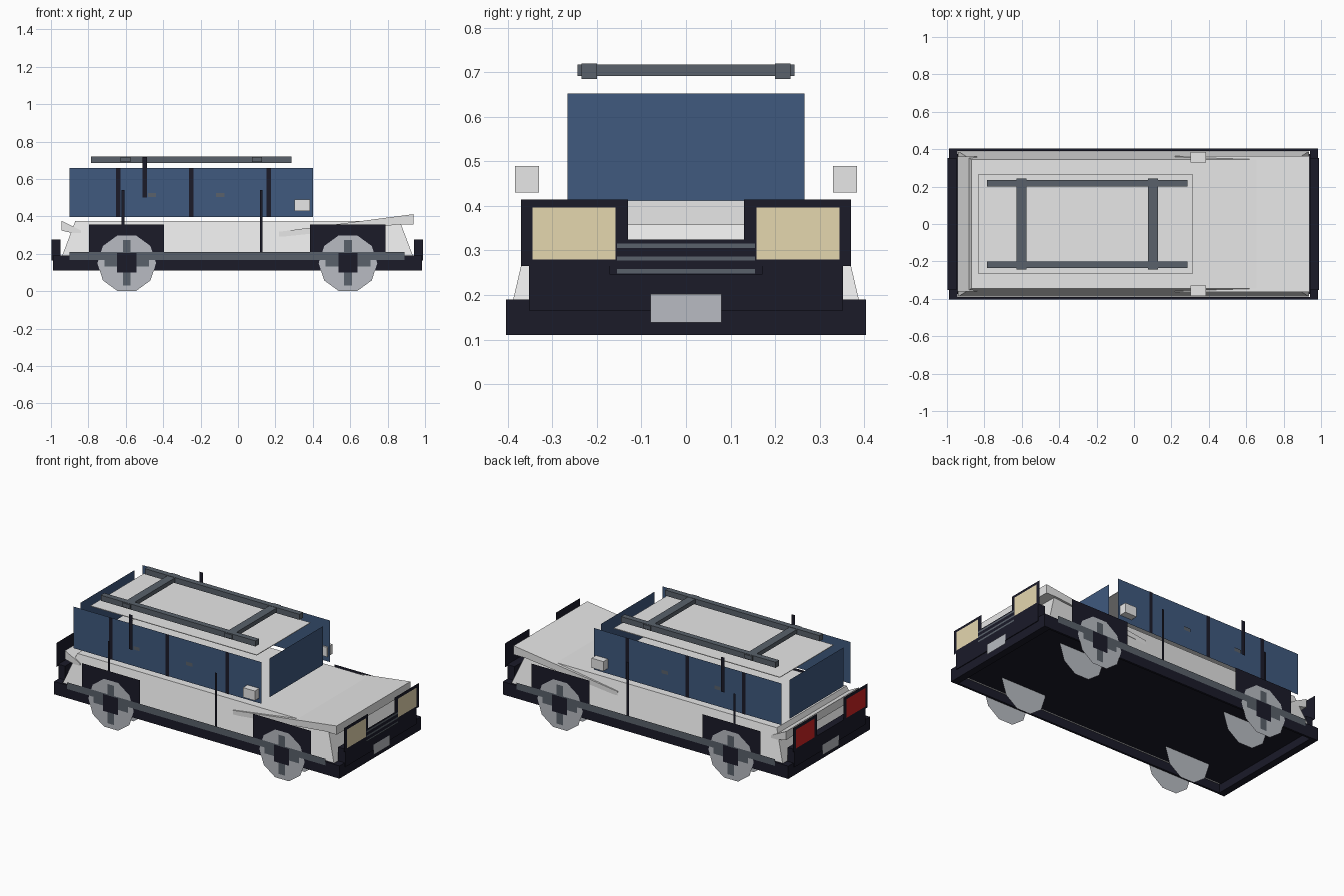
import bpy, bmesh

cube = bpy.data.objects.get("Cube")
if cube:
    bpy.data.objects.remove(cube, do_unlink=True)


def material(name, r, g, b):
    m = bpy.data.materials.new(name)
    m.use_nodes = True
    m.diffuse_color = (r, g, b, 1)
    m.node_tree.nodes["Principled BSDF"].inputs["Base Color"].default_value = (r, g, b, 1)
    return m


WHITE = material("body_white", .81, .81, .81)
BLUE = material("window_blue", .05, .10, .21)
BLACK = material("trim_black", .0105, .0105, .022)
GREY = material("rack_grey", .10, .12, .145)
SILVER = material("wheel_silver", .48, .50, .54)
CREAM = material("headlight_cream", .78, .68, .43)
RED = material("taillight_red", .62, .016, .016)


def finish(name, bm, mat):
    mesh = bpy.data.meshes.new(name)
    bm.to_mesh(mesh)
    bm.free()
    mesh.materials.append(mat)
    ob = bpy.data.objects.new(name, mesh)
    bpy.context.collection.objects.link(ob)
    return ob


def solid(name, bm, mat):
    bmesh.ops.recalc_face_normals(bm, faces=bm.faces)
    return finish(name, bm, mat)


def sheet(name, mat, points):
    """Single flat face facing away from the middle of the car."""
    bm = bmesh.new()
    face = bm.faces.new([bm.verts.new(p) for p in points])
    face.normal_update()
    if face.normal.dot(face.calc_center_median()) < 0:
        face.normal_flip()
    return finish(name, bm, mat)


def box(name, mat, xs, ys, zs):
    """Box from its extents along each axis."""
    bm = bmesh.new()
    bmesh.ops.create_cube(bm, size=1)
    for v in bm.verts:
        for i, (lo, hi) in enumerate((xs, ys, zs)):
            v.co[i] = hi if v.co[i] > 0 else lo
    return solid(name, bm, mat)


def pair(name, mat, xs, ys, zs):
    """The same box on both sides of the car."""
    box(name + "_left", mat, xs, ys, zs)
    box(name + "_right", mat, xs, (-ys[1], -ys[0]), zs)


def side_sheet(name, mat, xs, y, zs):
    """The same upright panel on both sides of the car."""
    (a, b), (c, d) = xs, zs
    for side, w in (("left", y), ("right", -y)):
        sheet(f"{name}_{side}", mat, [(a, w, c), (b, w, c), (b, w, d), (a, w, d)])


def end_sheet(name, mat, x, ys, zs):
    (a, b), (c, d) = ys, zs
    sheet(name, mat, [(x, a, c), (x, b, c), (x, b, d), (x, a, d)])


def stacked(name, mat, rings):
    """Closed solid through rectangular rings (x0, x1, half_y, z)."""
    bm = bmesh.new()
    loops = [[bm.verts.new(p) for p in ((a, -h, z), (b, -h, z), (b, h, z), (a, h, z))]
             for a, b, h, z in rings]
    bm.faces.new(loops[0])
    bm.faces.new(loops[-1])
    for low, high in zip(loops, loops[1:]):
        for i in range(4):
            j = (i + 1) % 4
            bm.faces.new((low[i], low[j], high[j], high[i]))
    return solid(name, bm, mat)


def extruded(name, mat, profile, half):
    """Side profile (x, z) carried across the width."""
    bm = bmesh.new()
    face = bm.faces.new([bm.verts.new((x, -half, z)) for x, z in profile])
    new = bmesh.ops.extrude_face_region(bm, geom=[face])["geom"]
    for v in new:
        if isinstance(v, bmesh.types.BMVert):
            v.co.y = half
    return solid(name, bm, mat)


def disc(name, mat, x, y, z, radius):
    """Ten-sided flat disc facing sideways and resting on a flat edge."""
    bm = bmesh.new()
    bmesh.ops.create_circle(bm, segments=10, radius=radius)
    points = [(x + v.co.y, y, z + v.co.x) for v in bm.verts]
    bm.free()
    return sheet(name, mat, points)


# Lower body, roof, hood and tail deck
stacked("lower_body", WHITE, [(-.94, .935, .388, .162), (-.94, .935, .388, .19),
                              (-.87, .865, .345, .375)])
box("roof", WHITE, (-.835, .315), (-.265, .265), (.648, .652))
extruded("hood", WHITE, [(.22, .29), (.86, .357), (.938, .357), (.938, .412), (.22, .318)], .364)
extruded("tail_deck", WHITE, [(-.84, .30), (-.84, .325), (-.945, .378), (-.945, .325)], .36)

# Floor, skirts and bumpers
box("floor", BLACK, (-.943, .94), (-.375, .375), (.159, .165))
pair("skirt", BLACK, (-.985, .98), (.39, .403), (.11, .19))
box("front_bumper", BLACK, (.94, .985), (-.404, .404), (.11, .19))
box("rear_bumper", BLACK, (-.99, -.945), (-.404, .404), (.11, .19))
box("front_panel", BLACK, (.94, .99), (-.352, .352), (.165, .276))
box("rear_panel", BLACK, (-.997, -.95), (-.352, .352), (.165, .276))
side_sheet("sill", GREY, (-.9, .89), .4055, (.168, .21))

# Windows, pillars, handles and door seams
side_sheet("side_window", BLUE, (-.9, .4), .34, (.398, .658))
end_sheet("windshield", BLUE, .403, (-.266, .266), (.41, .653))
end_sheet("rear_window", BLUE, -.903, (-.266, .266), (.41, .653))
for i, x in enumerate((-.64, -.25, .165)):
    side_sheet(f"pillar_{i}", BLACK, (x - .012, x + .012), .343, (.398, .658))
for i, x in enumerate((-.46, -.095)):
    side_sheet(f"handle_{i}", GREY, (x - .022, x + .022), .346, (.504, .526))
for i, x in enumerate((-.615, .125)):
    side_sheet(f"door_seam_{i}", BLACK, (x - .007, x + .007), .397, (.2, .54))
side_sheet("side_mast", BLACK, (-.511, -.487), .348, (.5, .718))
pair("mirror", WHITE, (.303, .385), (.33, .384), (.43, .49))

# Lights, grille and plates at both ends
for end, x, step, lens in (("front", .992, .003, CREAM), ("rear", -.998, -.003, RED)):
    for side, s in (("left", 1), ("right", -1)):
        end_sheet(f"{end}_light_frame_{side}", BLACK, x, (s * .13, s * .37), (.265, .415))
        end_sheet(f"{end}_light_{side}", lens, x + step, (s * .158, s * .345), (.28, .397))
    end_sheet(f"{end}_plate", SILVER, x + step, (-.08, .08), (.138, .202))
end_sheet("grille", BLACK, .994, (-.172, .172), (.246, .325))
for i, z in enumerate((.253, .282, .311)):
    end_sheet(f"grille_bar_{i}", GREY, .997, (-.155, .155), (z - .005, z + .005))

# Wheels with arches, cross spokes and square hubs
for axle, x in (("rear", -.595), ("front", .588)):
    side_sheet(f"{axle}_arch", BLACK, (x - .202, x + .2), .4035, (.19, .356))
    for side, s in (("left", 1), ("right", -1)):
        disc(f"{axle}_wheel_outer_{side}", SILVER, x, s * .4045, .15, .157)
        disc(f"{axle}_wheel_inner_{side}", SILVER, x, s * .25, .15, .157)
    side_sheet(f"{axle}_spoke_upright", GREY, (x - .021, x + .021), .4075, (.03, .275))
    side_sheet(f"{axle}_spoke_level", GREY, (x - .12, x + .12), .4065, (.132, .172))
    side_sheet(f"{axle}_hub", BLACK, (x - .052, x + .052), .4085, (.1, .205))

# Roof rack
pair("rack_rail", GREY, (-.785, .285), (.2, .235), (.685, .72))
for i, x in enumerate((-.602, .102)):
    box(f"rack_crossbar_{i}", GREY, (x - .026, x + .026), (-.244, .244), (.692, .718))
